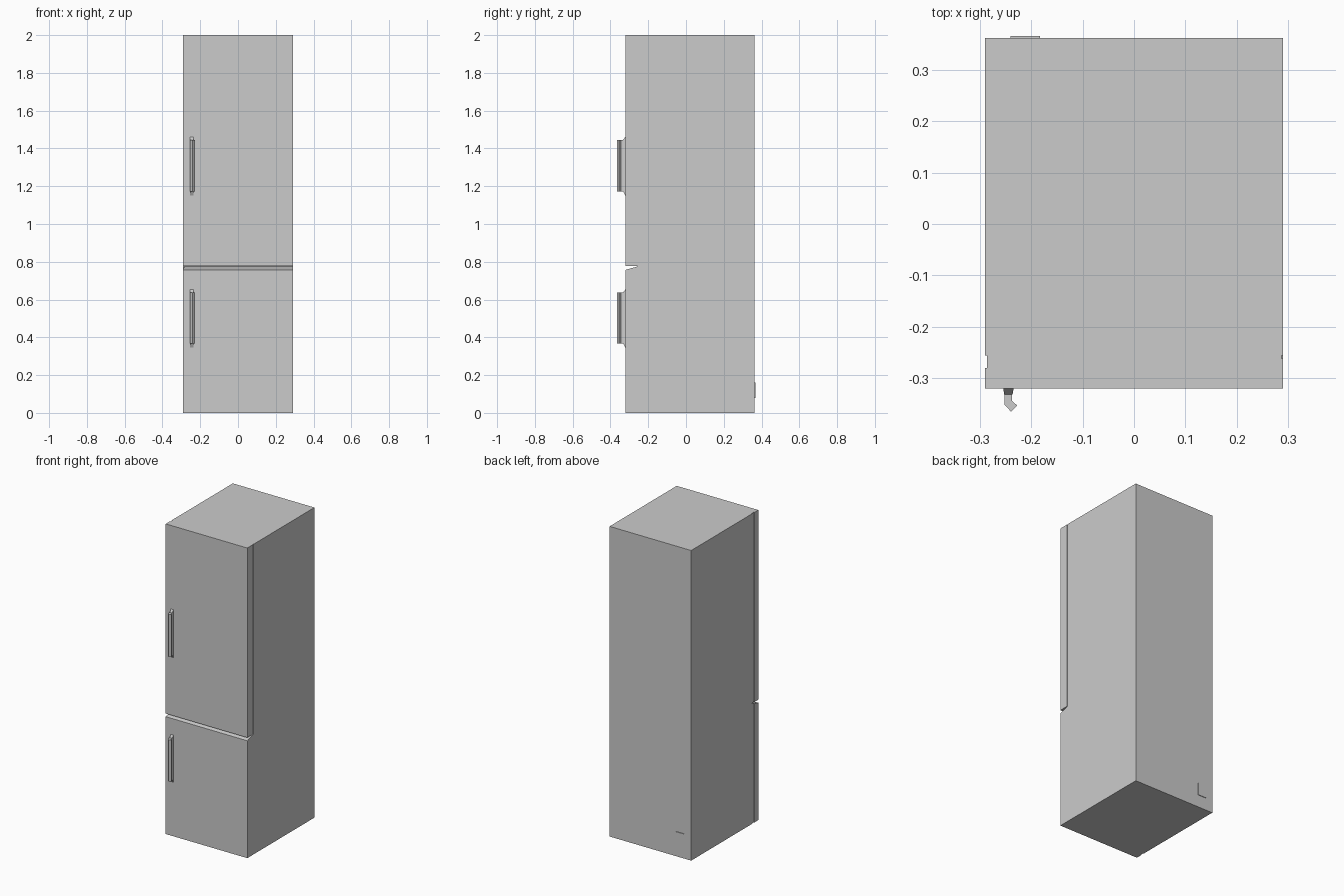
import bpy, bmesh

if "Cube" in bpy.data.objects:
    bpy.data.objects.remove(bpy.data.objects["Cube"])

W = 0.291            # half width
SEAM = -0.257        # plane where cabinet meets the doors
FRONT = -0.321


def prism(name, plan, z0, z1, axis_top=None):
    """Extrude an x/y plan from z0 to z1; axis_top(y) may slope the top."""
    bm = bmesh.new()
    low = [bm.verts.new((x, y, z0)) for x, y in plan]
    top = [bm.verts.new((x, y, axis_top(y) if axis_top else z1)) for x, y in plan]
    n = len(plan)
    bm.faces.new(low[::-1])
    bm.faces.new(top)
    for i in range(n):
        j = (i + 1) % n
        bm.faces.new((low[i], low[j], top[j], top[i]))
    bmesh.ops.recalc_face_normals(bm, faces=bm.faces)
    me = bpy.data.meshes.new(name)
    bm.to_mesh(me)
    bm.free()
    ob = bpy.data.objects.new(name, me)
    bpy.context.collection.objects.link(ob)
    return ob


def rect(x0, x1, y0, y1):
    return [(x0, y0), (x1, y0), (x1, y1), (x0, y1)]


# Cabinet
prism("cabinet", rect(-W, W, SEAM, 0.363), 0, 2.0)

# Doors: a shallow gasket groove on the left, a thin seam on the right
left = [(-W + 0.004, SEAM), (-W + 0.004, -0.281), (-W, -0.281), (-W, FRONT)]
seam_right = [(W, FRONT), (W, SEAM - 0.005), (W - 0.003, SEAM - 0.005), (W - 0.003, SEAM)]
prism("upper_door", left + seam_right, 0.777, 2.0)


# Lower door top slopes up towards the cabinet as a finger gap
def slope(y):
    return 0.757 + (y - FRONT) / (SEAM - FRONT) * 0.018


prism("lower_door", left + [(W, FRONT), (W, SEAM)], 0, None, slope)


# Handle: angled bar on a tapered mounting base
def handle(name, z0, z1):
    bar = [(-0.253, -0.332), (-0.253, -0.352), (-0.24, -0.366),
           (-0.228, -0.354), (-0.238, -0.345), (-0.238, -0.332)]
    prism(name + "_bar", bar, z0, z1)
    base = prism(name + "_base", rect(-0.255, -0.235, -0.333, FRONT), z0 - 0.022, z1 + 0.016)
    mid = (z0 + z1) / 2
    for v in base.data.vertices:
        if v.co.y < -0.33:
            v.co.z = z1 if v.co.z > mid else z0
            v.co.x += 0.002 if v.co.x < -0.245 else -0.002


handle("upper_handle", 1.172, 1.445)
handle("lower_handle", 0.368, 0.637)

# Small plate on the back
prism("rear_plate", rect(-0.241, -0.183, 0.363, 0.367), 0.08, 0.16)
